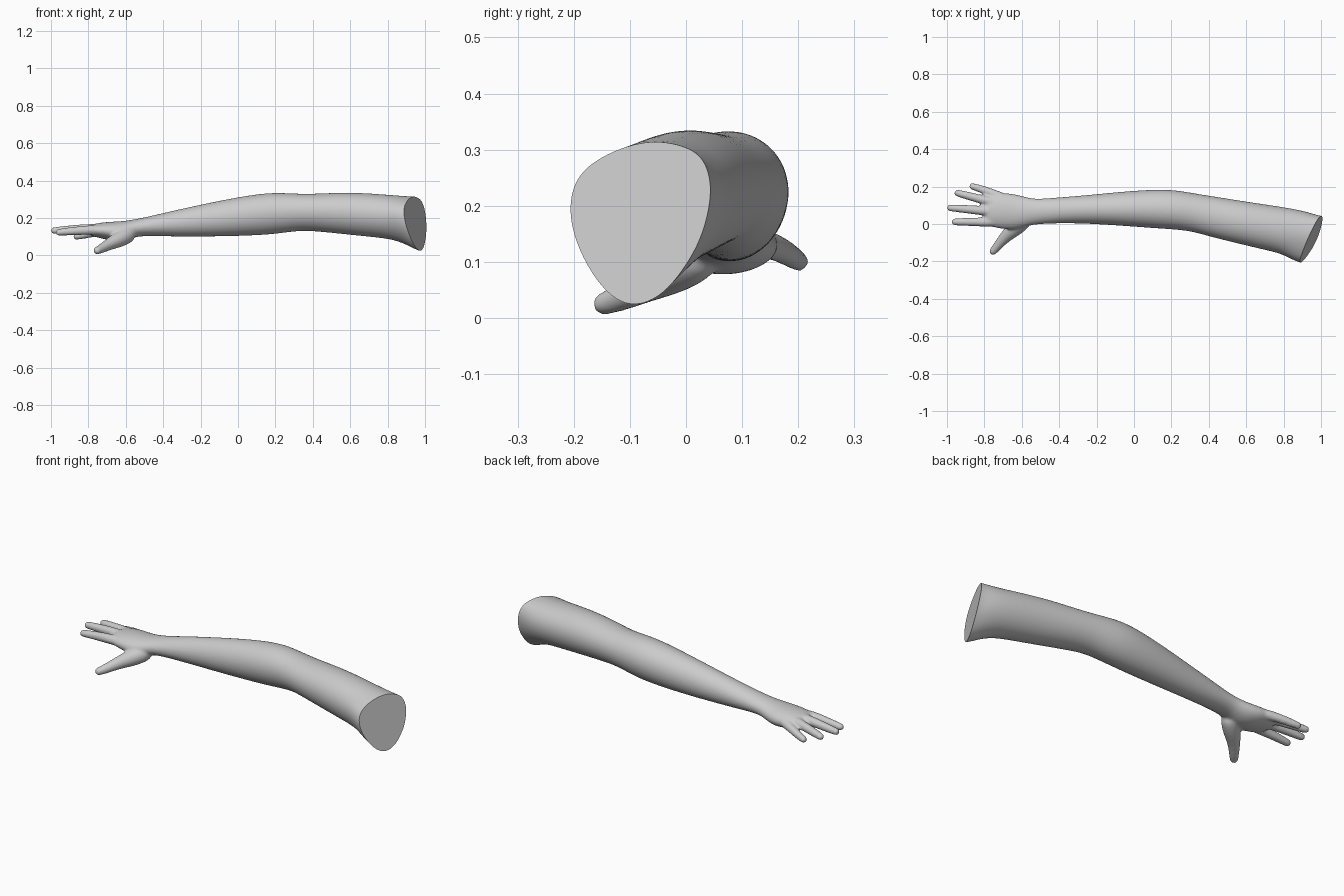
import bpy, bmesh, math
from mathutils import Vector

if "Cube" in bpy.data.objects:
    bpy.data.objects.remove(bpy.data.objects["Cube"])

N = 16          # points per cross-section
FIT = 1.025     # makes up for subdivision shrinkage
bm = bmesh.new()


def loft(rings):
    """Skin a list of closed rings and cap both ends."""
    vs = [[bm.verts.new(p) for p in r] for r in rings]
    for a, b in zip(vs, vs[1:]):
        for i in range(N):
            j = (i + 1) % N
            bm.faces.new((a[i], a[j], b[j], b[i]))
    bm.faces.new(vs[0][::-1])
    bm.faces.new(vs[-1])


def section(x, y0, y1, z0, z1, shear=0.0, egg=0.0):
    """Oval across the arm; egg narrows the underside."""
    yc, zc, ry, rz = (y0 + y1) / 2, (z0 + z1) / 2, (y1 - y0) / 2, (z1 - z0) / 2
    ring = []
    for i in range(N):
        a = 2 * math.pi * i / N
        c, s = math.cos(a), math.sin(a)
        dy = ry * FIT * c * (1 + egg * s)
        ring.append(Vector((x + shear * dy, yc + dy, zc + rz * FIT * s)))
    return ring


def finger(points):
    """Round tapered tube through (x, y, z, radius) points with a domed tip."""
    pts = [(Vector(p[:3]), p[3]) for p in points]
    d = (pts[-1][0] - pts[-2][0]).normalized()
    p, r = pts[-1]
    pts[-1] = (p - d * r, r)
    pts += [(p - d * r * 0.4, r * 0.85), (p, r * 0.5)]
    rings = []
    for k, (c, r) in enumerate(pts):
        t = (pts[min(k + 1, len(pts) - 1)][0] - pts[max(k - 1, 0)][0]).normalized()
        u = t.cross(Vector((0, 0, 1))).normalized()
        v = u.cross(t)
        rings.append([c + FIT * r * (u * math.cos(2 * math.pi * i / N) + v * math.sin(2 * math.pi * i / N))
                      for i in range(N)])
    loft(rings)


# palm, wrist, forearm, elbow, upper arm: x, y range, z range, shear, egg
rings = [section(*s) for s in (
    (-0.80, 0.005, 0.125, 0.110, 0.160),
    (-0.77, -0.015, 0.152, 0.100, 0.168),
    (-0.72, -0.023, 0.165, 0.088, 0.177),
    (-0.66, -0.032, 0.164, 0.075, 0.180),
    (-0.60, -0.022, 0.150, 0.080, 0.184),
    (-0.55, -0.005, 0.136, 0.098, 0.193),
    (-0.50, 0.000, 0.134, 0.104, 0.202),
    (-0.40, 0.005, 0.142, 0.102, 0.226),
    (-0.25, 0.003, 0.154, 0.100, 0.260),
    (-0.05, -0.010, 0.174, 0.102, 0.302),
    (0.12, -0.023, 0.185, 0.108, 0.330, 0, 0.05),
    (0.22, -0.028, 0.181, 0.117, 0.335, 0.05, 0.05),
    (0.33, -0.040, 0.160, 0.133, 0.328, 0.12, 0.06),
    (0.42, -0.066, 0.145, 0.129, 0.329, 0.18, 0.06),
    (0.58, -0.103, 0.118, 0.112, 0.337, 0.25, 0.06),
    (0.72, -0.134, 0.096, 0.098, 0.330, 0.32, 0.08),
    (0.83, -0.156, 0.076, 0.086, 0.321, 0.42, 0.10),
)]
# flared shoulder outline (y, z), lying on the slanted cut plane
OUT = [(.036, .18), (.045, .235), (.032, .285), (0, .306), (-.06, .318), (-.12, .302), (-.165, .28), (-.2, .25),
       (-.213, .2), (-.205, .15), (-.19, .11), (-.16, .055), (-.11, .01), (-.05, .03), (-.01, .08), (.02, .13)]
A, B, C = 1.02, 0.465, -0.172


def shoulder(off, mix):
    base = rings[16]
    ring = []
    for (y, z), q in zip(OUT, base):
        yy, zz = q.y + (y - q.y) * mix, q.z + (z - q.z) * mix
        ring.append(Vector((A + B * y + C * z + off, yy, zz)))
    return ring


rings += [shoulder(-0.055, 0.5), shoulder(0, 1.0), shoulder(0.05, 1.05), shoulder(0.15, 1.05)]
loft(rings)

# fingers, little to index, then thumb
finger([(-.66, .125, .135, .026), (-.74, .157, .128, .024), (-.81, .185, .112, .021), (-.88, .206, .097, .018)])
finger([(-.68, .100, .138, .028), (-.78, .122, .140, .025), (-.87, .146, .131, .022), (-.96, .170, .122, .019)])
finger([(-.68, .062, .138, .028), (-.79, .069, .144, .026), (-.90, .080, .138, .022), (-1.0, .088, .131, .019)])
finger([(-.68, .020, .132, .028), (-.78, .009, .137, .026), (-.88, .012, .130, .022), (-.975, .011, .121, .019)])
finger([(-.56, .045, .125, .045), (-.63, -.018, .088, .045), (-.685, -.065, .062, .032),
        (-.725, -.112, .038, .025), (-.765, -.160, .020, .021)])

bmesh.ops.recalc_face_normals(bm, faces=bm.faces)
cage_mesh = bpy.data.meshes.new("arm_cage")
bm.to_mesh(cage_mesh)
bm.free()
cage = bpy.data.objects.new("arm_cage", cage_mesh)
bpy.context.collection.objects.link(cage)

# round the cage, fuse all parts into one skin, soften the joins
sub = cage.modifiers.new("round", 'SUBSURF')
sub.levels = sub.render_levels = 2
rem = cage.modifiers.new("fuse", 'REMESH')
rem.mode = 'VOXEL'
rem.voxel_size = 0.007
smo = cage.modifiers.new("soften", 'SMOOTH')
smo.factor, smo.iterations = 0.5, 6
skin = bpy.data.meshes.new_from_object(cage.evaluated_get(bpy.context.evaluated_depsgraph_get()))
bpy.data.objects.remove(cage)

# flat slanted cut at the shoulder
bm = bmesh.new()
bm.from_mesh(skin)
cut = bmesh.ops.bisect_plane(bm, geom=bm.verts[:] + bm.edges[:] + bm.faces[:], plane_co=(A, 0, 0),
                             plane_no=(1, -B, -C), clear_outer=True)
edges = [e for e in cut["geom_cut"] if isinstance(e, bmesh.types.BMEdge)]
bmesh.ops.edgeloop_fill(bm, edges=edges)
bmesh.ops.recalc_face_normals(bm, faces=bm.faces)
bm.to_mesh(skin)
bm.free()

arm = bpy.data.objects.new("arm", skin)
bpy.context.collection.objects.link(arm)
mat = bpy.data.materials.new("plain grey")
mat.diffuse_color = (0.6, 0.6, 0.6, 1)
mat.use_nodes = True
mat.node_tree.nodes["Principled BSDF"].inputs["Base Color"].default_value = mat.diffuse_color
skin.materials.clear()
skin.materials.append(mat)
bpy.context.view_layer.objects.active = arm
arm.select_set(True)
bpy.ops.object.shade_smooth_by_angle(angle=math.radians(40))
